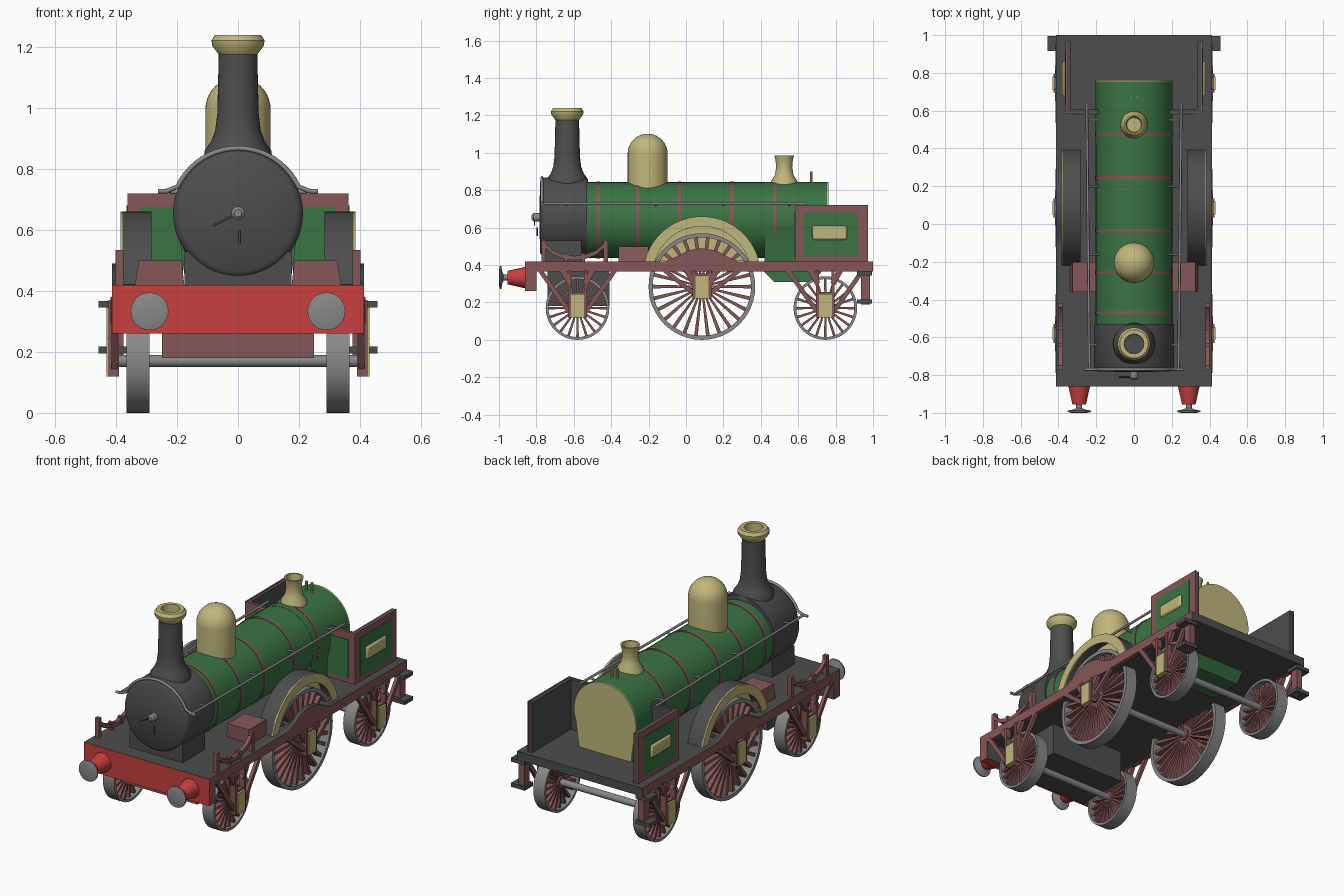
import bpy, bmesh, math
from math import sin, cos, pi, radians
from mathutils import Vector

if "Cube" in bpy.data.objects:
    bpy.data.objects.remove(bpy.data.objects["Cube"])


def material(name, r, g, b):
    m = bpy.data.materials.new(name)
    m.diffuse_color = (r, g, b, 1)
    m.use_nodes = True
    m.node_tree.nodes["Principled BSDF"].inputs["Base Color"].default_value = m.diffuse_color
    return m


DARK = material("dark_grey", .075, .075, .075)
STEEL = material("steel_grey", .25, .25, .25)
GREEN = material("green", .043, .175, .057)
BRASS = material("brass", .53, .47, .20)
RED = material("red", .58, .05, .05)
MAROON = material("maroon", .24, .095, .095)


def finish(name, bm, mat, merge=True):
    if merge:
        bmesh.ops.remove_doubles(bm, verts=bm.verts, dist=1e-5)
    bmesh.ops.recalc_face_normals(bm, faces=bm.faces)
    me = bpy.data.meshes.new(name)
    bm.to_mesh(me)
    bm.free()
    me.materials.append(mat)
    me.polygons.foreach_set("use_smooth", [True] * len(me.polygons))
    me.set_sharp_from_angle(angle=radians(35))
    ob = bpy.data.objects.new(name, me)
    bpy.context.collection.objects.link(ob)
    return ob


def paint(ob, mat, test):
    ob.data.materials.append(mat)
    for p in ob.data.polygons:
        if test(p.normal):
            p.material_index = len(ob.data.materials) - 1


def add_prism(bm, pts, a, b, axis='x'):
    place = {'x': lambda p, h: (h, p[0], p[1]), 'y': lambda p, h: (p[0], h, p[1])}[axis]
    lo = [bm.verts.new(place(p, a)) for p in pts]
    hi = [bm.verts.new(place(p, b)) for p in pts]
    n = len(pts)
    bm.faces.new(lo)
    bm.faces.new(hi)
    for i in range(n):
        j = (i + 1) % n
        bm.faces.new((lo[i], lo[j], hi[j], hi[i]))


def prism(name, pts, a, b, mat, axis='x'):
    bm = bmesh.new()
    add_prism(bm, pts, a, b, axis)
    return finish(name, bm, mat)


def box(name, x0, x1, y0, y1, z0, z1, mat):
    return prism(name, [(y0, z0), (y1, z0), (y1, z1), (y0, z1)], x0, x1, mat)


def strut(name, p, q, w, x0, x1, mat):
    p, q = Vector(p), Vector(q)
    d = (q - p).normalized() * w / 2
    n = Vector((-d.y, d.x))
    return prism(name, [p - n, q - n, q + n, p + n], x0, x1, mat)


def lathe(name, prof, c, axis, mat, n=36, loop=False):
    bm = bmesh.new()
    rings = []
    for r, h in prof:
        ring = []
        for i in range(n):
            u, v = r * cos(2 * pi * i / n), r * sin(2 * pi * i / n)
            p = {'x': (h, u, v), 'y': (u, h, v), 'z': (u, v, h)}[axis]
            ring.append(bm.verts.new(Vector(p) + Vector(c)))
        rings.append(ring)
    for k in range(len(rings) if loop else len(rings) - 1):
        a, b = rings[k], rings[(k + 1) % len(rings)]
        for i in range(n):
            j = (i + 1) % n
            bm.faces.new((a[i], a[j], b[j], b[i]))
    if not loop:
        for k in (0, -1):
            if prof[k][0] > 1e-4:
                bm.faces.new(rings[k])
    return finish(name, bm, mat)


def rod(name, pts, r, mat):
    cu = bpy.data.curves.new(name, 'CURVE')
    cu.dimensions = '3D'
    cu.bevel_depth, cu.bevel_resolution, cu.use_fill_caps = r, 2, True
    sp = cu.splines.new('POLY')
    sp.points.add(len(pts) - 1)
    for a, p in zip(sp.points, pts):
        a.co = (*p, 1)
    cu.materials.append(mat)
    ob = bpy.data.objects.new(name, cu)
    bpy.context.collection.objects.link(ob)


def arc(cy, cz, r, a0, a1, n):
    return [(cy + r * cos(radians(a0 + (a1 - a0) * i / n)),
             cz + r * sin(radians(a0 + (a1 - a0) * i / n))) for i in range(n + 1)]


# Boiler, bands and firebox with brass backhead
lathe("boiler", [(.203, -.53), (.203, .755)], (0, 0, .64), 'y', GREEN, 48)
for y in (-.47, -.257, -.035, .245, .475):
    lathe("boiler_band", [(.2, y - .009), (.206, y - .009), (.206, y + .009), (.2, y + .009)],
          (0, 0, .64), 'y', MAROON, 48, True)
arch = arc(0, .64, .204, -20, 200, 32) + [(-.17, .41), (.17, .41)]
prism("firebox", arch, .42, .755, GREEN, 'y')
prism("backhead", arch, .755, .762, BRASS, 'y')
prism("ash_pan", [(.38, .40), (.47, .31), (.68, .31), (.755, .40)], -.19, .19, GREEN)

# Smokebox, door fittings and saddle
lathe("smokebox", [(0, -.785), (.19, -.78), (.205, -.77), (.213, -.755), (.213, -.53), (.2, -.53)],
      (0, 0, .655), 'y', DARK, 48)
box("smokebox_saddle", -.175, .175, -.77, -.56, .41, .53, DARK)
lathe("door_boss", [(.022, -.78), (.022, -.815), (.012, -.825), (0, -.825)], (0, 0, .655), 'y', STEEL, 16)
rod("door_handle", [(0, -.81, .655), (-.08, -.81, .615)], .004, DARK)
rod("door_lever", [(.005, -.795, .6), (.005, -.795, .555)], .004, DARK)

# Chimney with brass cap
lathe("chimney", [(.112, .83), (.11, .86), (.088, .89), (.075, .925), (.068, .98), (.063, 1.18), (.05, 1.18)],
      (0, -.635, 0), 'z', DARK)
lathe("chimney_cap", [(.063, 1.175), (.085, 1.205), (.087, 1.222), (.075, 1.24), (.052, 1.24), (.05, 1.18)],
      (0, -.635, 0), 'z', BRASS, 36, True)

# Dome, safety valve and whistles
lathe("steam_dome", [(.107, .78), (.107, .995)] + arc(0, .995, .107, 10, 90, 9), (0, -.205, 0), 'z', BRASS)
lathe("safety_valve", [(.074, .82), (.07, .85), (.05, .88), (.043, .92), (.046, .96), (.053, .985), (.044, .985),
                       (.038, .93), (0, .93)], (0, .525, 0), 'z', BRASS, 28)
for x in (-.018, .018):
    lathe("whistle", [(.007, .83), (.007, .9)], (x, .67, 0), 'z', BRASS, 10)

# Footplate, buffer beam and under-frame box
box("footplate", -.403, .403, -.85, 1, .37, .42, DARK)
beam = box("buffer_beam", -.413, .413, -.86, -.80, .26, .42, RED)
paint(beam, MAROON, lambda n: abs(n.x) > .5)
paint(beam, DARK, lambda n: n.z > .5 or n.y > .5)
cyl_box = box("cylinder_box", -.25, .25, -.74, -.41, .18, .375, DARK)
paint(cyl_box, MAROON, lambda n: n.y < -.5)

# Handrail hoop around the smokebox front
rod("front_hoop", [(.262, -.77, .727), (.235, -.77, .727)] +
    [(x, -.77, z) for x, z in arc(0, .65, .218, 25, 155, 20)] +
    [(-.235, -.77, .727), (-.262, -.77, .727)], .008, STEEL)


def wheel(y, r, spokes, s, name):
    # Tyre, tapered spokes and hub
    w = .022 if r > .2 else .015
    lathe(name + "_tyre", [(r, .29 * s), (r, .365 * s), (r - w, .365 * s), (r - w, .29 * s)],
          (0, y, r), 'x', STEEL, 48, True)
    bm = bmesh.new()
    for i in range(spokes):
        a = 2 * pi * i / spokes
        d, n = Vector((cos(a), sin(a))), Vector((-sin(a), cos(a)))
        o, b, e = Vector((y, r)), .0045, .007 if r < .2 else .010
        p, q = o + d * .02, o + d * (r - w + .002)
        add_prism(bm, [p - n * b, q - n * e, q + n * e, p + n * b], .305 * s, .352 * s)
    finish(name + "_spokes", bm, MAROON, False)
    lathe(name + "_hub", [(.034, .295 * s), (.034, .36 * s)], (0, y, r), 'x', MAROON, 20)


AXLES = [(-.58, .17, 20, "front_wheel"), (.085, .285, 26, "driving_wheel"), (.745, .17, 20, "rear_wheel")]
for y, r, k, name in AXLES:
    lathe(name + "_axle", [(.02, -.41), (.02, .41)], (0, y, r), 'x', STEEL, 16)

for s in (1, -1):
    def sbox(name, x0, x1, *rest):
        return box(name, x0 * s, x1 * s, *rest)

    # Outside frame with raised centre
    hump = [(.28, .42), (.22, .445), (.16, .478), (.085, .49), (.01, .478), (-.05, .445), (-.11, .42)]
    frame = prism("side_frame", [(-.85, .365), (1, .365), (1, .42)] + hump + [(-.85, .42)],
                  .385 * s, .413 * s, MAROON)
    paint(frame, DARK, lambda n: n.z > .3 or abs(n.y) > .5)

    # Wheels, axle boxes, horn guides and diagonal braces
    for y, r, k, name in AXLES:
        wheel(y, r, k, s, name)
        zb = r - .05 if r < .2 else r - .065
        sbox("axle_box", .40, .432, y - .035, y + .035, zb, zb + .125, BRASS)
        for d in (1, -1):
            strut("horn_guide", (y + d * .042, .37), (y + d * .042, zb), .016, .39 * s, .425 * s, MAROON)
            strut("frame_brace", (y + d * .20, .372), (y + d * .045, zb + .03), .024, .395 * s, .415 * s, MAROON)
            strut("inner_brace", (y + d * .08, .372), (y + d * .04, .30), .03, .395 * s, .418 * s, MAROON)
        sbox("horn_stay", .395, .42, y - .05, y + .05, zb + .115, zb + .135, MAROON)

    # Splasher over the driving wheel
    outer, inner = arc(.085, .345, .315, 14, 166, 24), arc(.085, .345, .303, 166, 14, 24)
    prism("splasher_cover", outer + inner, .285 * s, .378 * s, DARK)
    prism("splasher_ring", outer + arc(.085, .345, .262, 166, 14, 24), .375 * s, .385 * s, BRASS)
    back = prism("splasher_back", outer, .283 * s, .289 * s, BRASS)
    paint(back, DARK, lambda n: n.x * s < .5)

    # Leaf springs on posts over the front wheels
    leaf = [(-.76, .50), (-.71, .455), (-.65, .432), (-.595, .425), (-.54, .432), (-.48, .455), (-.43, .50)]
    prism("front_spring", leaf + [(y, z + .024) for y, z in reversed(leaf)], .378 * s, .4 * s, MAROON)
    for y in (-.76, -.43):
        sbox("spring_post", .376, .402, y - .012, y + .012, .41, .535, MAROON)
    for y in (-.64, -.55):
        sbox("spring_clip", .376, .402, y - .009, y + .009, .41, .465, MAROON)

    # Tool box ahead of the splasher
    prism("tool_box", [(.175 * s, .41), (.34 * s, .41), (.325 * s, .5), (.185 * s, .5)], -.36, -.2, MAROON, 'y')

    # Cab side sheet and front sheet with bordered panels
    sbox("cab_side", .335, .356, .59, .97, .41, .718, DARK)
    sbox("cab_side_border", .355, .363, .582, .972, .42, .72, MAROON)
    sbox("cab_side_panel", .36, .366, .63, .92, .447, .68, GREEN)
    plate = sbox("cab_plate", .36, .38, .675, .86, .535, .61, BRASS)
    bev = plate.modifiers.new("bevel", 'BEVEL')
    bev.width, bev.segments = .01, 2
    sbox("cab_front", .18, .356, .59, .605, .41, .718, DARK)
    sbox("cab_front_border", .18, .363, .582, .591, .42, .72, MAROON)
    sbox("cab_front_panel", .18, .32, .578, .583, .447, .675, GREEN)

    # Boiler handrail on short pillars
    rod("handrail", [(.25 * s, .645, .728), (.236 * s, -.775, .728)], .007, STEEL)
    for y in (-.64, -.16, .2, .55):
        rod("handrail_pillar", [(.17 * s, y, .72), (.24 * s, y, .728)], .006, STEEL)

    # Front buffers
    lathe("buffer_housing", [(.058, -.85), (.055, -.87), (.036, -.955), (0, -.955)], (.29 * s, 0, .333), 'y', RED, 24)
    lathe("buffer_head", [(.016, -.95), (.016, -.975), (.03, -.982), (.062, -.988), (.062, -.995), (.04, -1), (0, -1)],
          (.29 * s, 0, .333), 'y', STEEL, 28)

    # Rear steps on a hanger
    sbox("step_hanger", .375, .413, .935, .985, .19, .37, MAROON)
    for z in (.195, .345):
        sbox("rear_step", .365, .457, .915, .995, z, z + .022, DARK)
